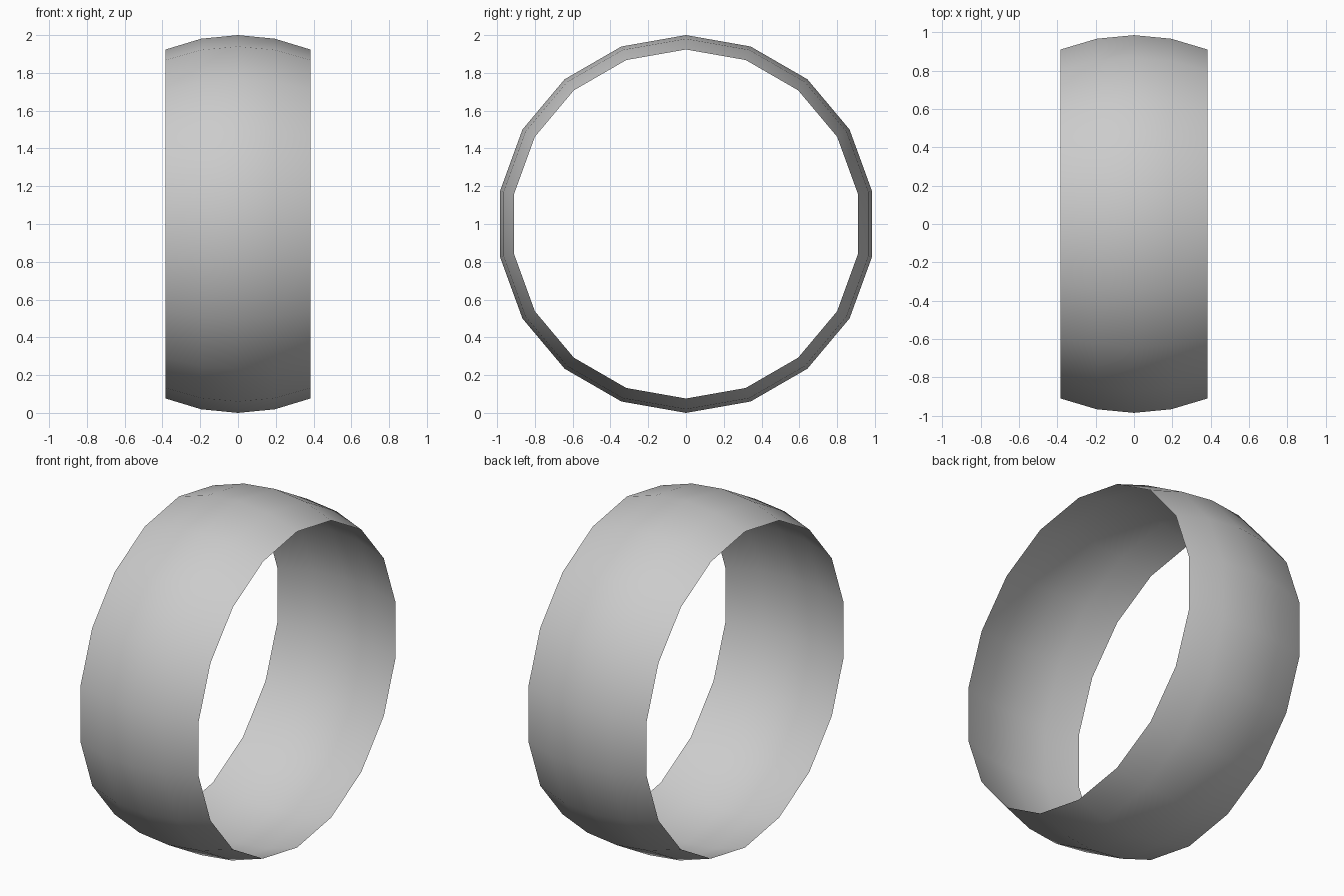
import bpy, bmesh
from math import sin, cos, pi, radians

if "Cube" in bpy.data.objects:
    bpy.data.objects.remove(bpy.data.objects["Cube"])

SEGMENTS = 18   # sides around the x axis
RADIUS = 1.0

# Open band: the middle rings of a sphere whose axis lies along x
bm = bmesh.new()
rings = []
for lat in (-22.5, -11.25, 0, 11.25, 22.5):
    x, r = RADIUS * sin(radians(lat)), RADIUS * cos(radians(lat))
    rings.append([bm.verts.new((x, r * sin(2 * pi * i / SEGMENTS),
                                RADIUS + r * cos(2 * pi * i / SEGMENTS)))
                  for i in range(SEGMENTS)])

# Join neighbouring rings with quads facing outward
for a, b in zip(rings, rings[1:]):
    for i in range(SEGMENTS):
        j = (i + 1) % SEGMENTS
        f = bm.faces.new((a[i], b[i], b[j], a[j]))
        f.smooth = True
        f.normal_update()
        c = f.calc_center_median()
        if f.normal.y * c.y + f.normal.z * (c.z - RADIUS) < 0:
            f.normal_flip()

mesh = bpy.data.meshes.new("ring_band")
bm.to_mesh(mesh)
bm.free()
bpy.context.collection.objects.link(bpy.data.objects.new("ring_band", mesh))
